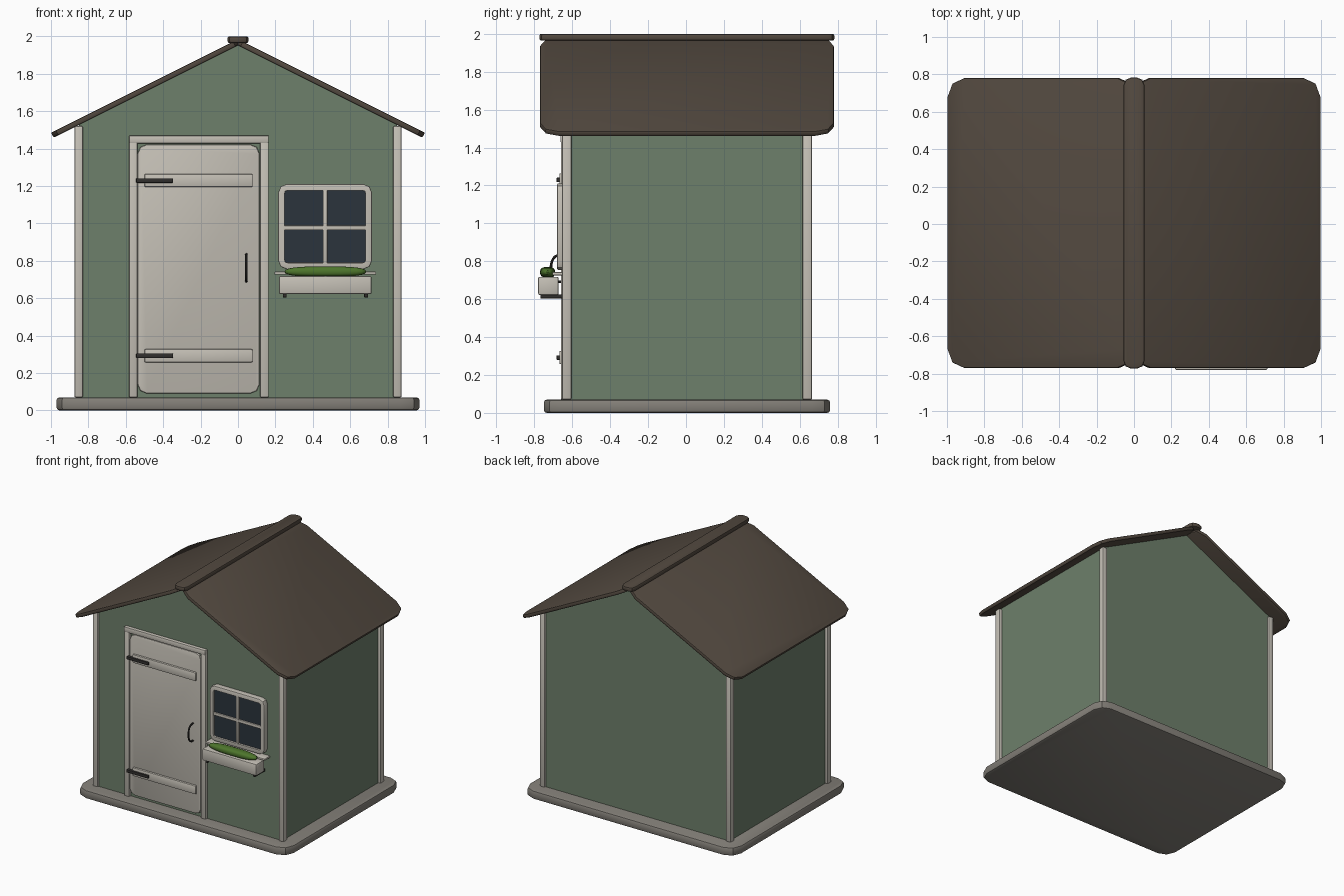
import bpy, bmesh, math
from mathutils import Matrix, Vector

if "Cube" in bpy.data.objects:
    bpy.data.objects.remove(bpy.data.objects["Cube"], do_unlink=True)

YC = 0.005      # the house body sits a touch behind centre
parts = []


def material(name, r, g, b):
    m = bpy.data.materials.new(name)
    m.use_nodes = True
    m.diffuse_color = (r, g, b, 1)
    bsdf = m.node_tree.nodes["Principled BSDF"]
    bsdf.inputs["Base Color"].default_value = (r, g, b, 1)
    bsdf.inputs["Roughness"].default_value = 0.8
    return m


GREEN = material("wall green", 0.155, 0.215, 0.146)
CREAM = material("trim cream", 0.56, 0.53, 0.47)
BROWN = material("roof brown", 0.085, 0.066, 0.05)
STONE = material("base grey", 0.23, 0.215, 0.19)
METAL = material("dark metal", 0.03, 0.028, 0.026)
GLASS = material("window glass", 0.024, 0.033, 0.045)
LEAF = material("plant green", 0.075, 0.18, 0.025)


def finish(name, bm, *mats):
    mesh = bpy.data.meshes.new(name)
    bmesh.ops.recalc_face_normals(bm, faces=bm.faces)
    bm.to_mesh(mesh)
    bm.free()
    for m in mats:
        mesh.materials.append(m)
    ob = bpy.data.objects.new(name, mesh)
    bpy.context.collection.objects.link(ob)
    parts.append(ob)
    return ob


def slab_mesh(x, y, z, axis=2, corner=0.0, soft=0.005):
    """Box between (min, max) pairs; corners rounded around one axis, rims softened."""
    bm = bmesh.new()
    bmesh.ops.create_cube(bm, size=1)
    for v in bm.verts:
        v.co = Vector([(lo + hi) / 2 + c * (hi - lo) for c, (lo, hi) in zip(v.co, (x, y, z))])
    if corner:
        edges = [e for e in bm.edges
                 if abs((e.verts[0].co - e.verts[1].co).normalized()[axis]) > 0.9]
        bmesh.ops.bevel(bm, geom=edges, offset=corner, segments=2, profile=0.5, affect='EDGES')
    if soft:
        edges = [e for e in bm.edges if e.calc_face_angle() > math.radians(60)]
        bmesh.ops.bevel(bm, geom=edges, offset=soft, segments=2, profile=0.5, affect='EDGES')
    return bm


def slab(name, mat, *args, **kw):
    return finish(name, slab_mesh(*args, **kw), mat)


def around(c, half):
    return (c - half, c + half)


# Base plate
slab("base", STONE, around(0, 0.97), around(YC, 0.755), (0, 0.07), corner=0.1, soft=0.015)

# Gabled wall body
bm = bmesh.new()
outline = [(-0.85, 0.06), (0.85, 0.06), (0.85, 1.53), (0, 1.955), (-0.85, 1.53)]
face = bm.faces.new([bm.verts.new((x, YC - 0.64, z)) for x, z in outline])
out = bmesh.ops.extrude_face_region(bm, geom=[face])
bmesh.ops.translate(bm, vec=(0, 1.28, 0),
                    verts=[g for g in out["geom"] if isinstance(g, bmesh.types.BMVert)])
finish("walls", bm, GREEN)

# Corner posts, roof halves
slope = math.atan(0.5)
for side, s in (("left", 1), ("right", -1)):
    for end, t in (("front", -1), ("back", 1)):
        slab(f"{end}_{side}_post", CREAM, around(s * 0.852, 0.023),
             around(YC + t * 0.635, 0.025), (0.07, 1.52), soft=0.008)
    bm = slab_mesh(around(0, 0.559), around(0, 0.775), around(0, 0.015), corner=0.1, soft=0.008)
    bm.transform(Matrix.Translation((s * 0.493, YC, 1.7216)) @ Matrix.Rotation(s * slope, 4, 'Y'))
    finish(f"{side}_roof", bm, BROWN)

slab("ridge_cap", BROWN, around(0, 0.056), around(YC, 0.778), (1.964, 2.0),
     corner=0.04, soft=0.01)

# Door frame and door
for name, x in (("left", 0.141), ("right", -0.56)):
    slab(f"door_frame_{name}", CREAM, around(x, 0.023), (-0.66, -0.62), (0.07, 1.46), soft=0.006)
slab("door_frame_top", CREAM, (-0.583, 0.164), (-0.663, -0.62), (1.428, 1.47), soft=0.006)
slab("door", CREAM, (-0.537, 0.115), (-0.652, -0.62), (0.09, 1.422),
     axis=1, corner=0.05, soft=0.008)

# Door battens and strap hinges
for name, z in (("upper", 1.229), ("lower", 0.292)):
    slab(f"{name}_batten", CREAM, (-0.5, 0.078), (-0.668, -0.645), around(z, 0.035), soft=0.006)
    slab(f"{name}_hinge", METAL, (-0.545, -0.347), (-0.683, -0.655), around(z, 0.012), soft=0.004)

# Door handle, a bent rod
bm = bmesh.new()
rings = []
for i in range(13):
    a = math.pi * i / 12
    centre = Vector((0.045, -0.648 - 0.065 * math.sin(a) ** 0.6, 0.762 - 0.072 * math.cos(a)))
    lean = Vector((0, -math.sin(a), -math.cos(a)))
    rings.append([bm.verts.new(centre + 0.007 * (math.cos(b) * Vector((1, 0, 0)) + math.sin(b) * lean))
                  for b in (math.tau * k / 8 for k in range(8))])
for r0, r1 in zip(rings, rings[1:]):
    for k in range(8):
        bm.faces.new((r0[k], r0[k - 1], r1[k - 1], r1[k]))
bm.faces.new(rings[0])
bm.faces.new(rings[-1])
finish("door_handle", bm, METAL)

# Window frame with the pane sunk into its front face
bm = slab_mesh((0.215, 0.716), (-0.68, -0.63), (0.755, 1.21), axis=1, corner=0.045, soft=0.006)
bm.normal_update()
pane = max((f for f in bm.faces if f.normal.y < -0.9), key=lambda f: f.calc_area())
bmesh.ops.inset_region(bm, faces=[pane], thickness=0.028)
bmesh.ops.inset_region(bm, faces=[pane], thickness=0.001, depth=-0.015)
pane.material_index = 1
finish("window", bm, CREAM, GLASS)

# Glazing bars and sill
slab("window_bar_upright", CREAM, around(0.466, 0.012), (-0.679, -0.655), (0.775, 1.19), soft=0.004)
slab("window_bar_across", CREAM, (0.24, 0.69), (-0.678, -0.655), around(0.976, 0.012), soft=0.004)
slab("window_sill", CREAM, (0.195, 0.738), (-0.705, -0.63), (0.726, 0.742), soft=0.004)

# Planter box, brackets and plants
slab("planter", CREAM, (0.219, 0.714), (-0.78, -0.672), (0.622, 0.718), soft=0.008)
for side, x in (("left", 0.685), ("right", 0.25)):
    slab(f"{side}_bracket", METAL, around(x, 0.01), (-0.768, -0.635), (0.604, 0.625), soft=0.003)
bm = bmesh.new()
bmesh.ops.create_uvsphere(bm, u_segments=24, v_segments=12, radius=1)
for v in bm.verts:
    p = [math.copysign(abs(c) ** 0.75, c) for c in v.co]
    v.co = (0.467 + 0.218 * p[0], -0.73 + 0.04 * p[1], 0.742 + 0.028 * p[2])
finish("plants", bm, LEAF)

# Soft shading with crisp edges
bpy.ops.object.select_all(action='DESELECT')
for ob in parts:
    ob.select_set(True)
bpy.context.view_layer.objects.active = parts[0]
bpy.ops.object.shade_smooth_by_angle(angle=math.radians(40))
